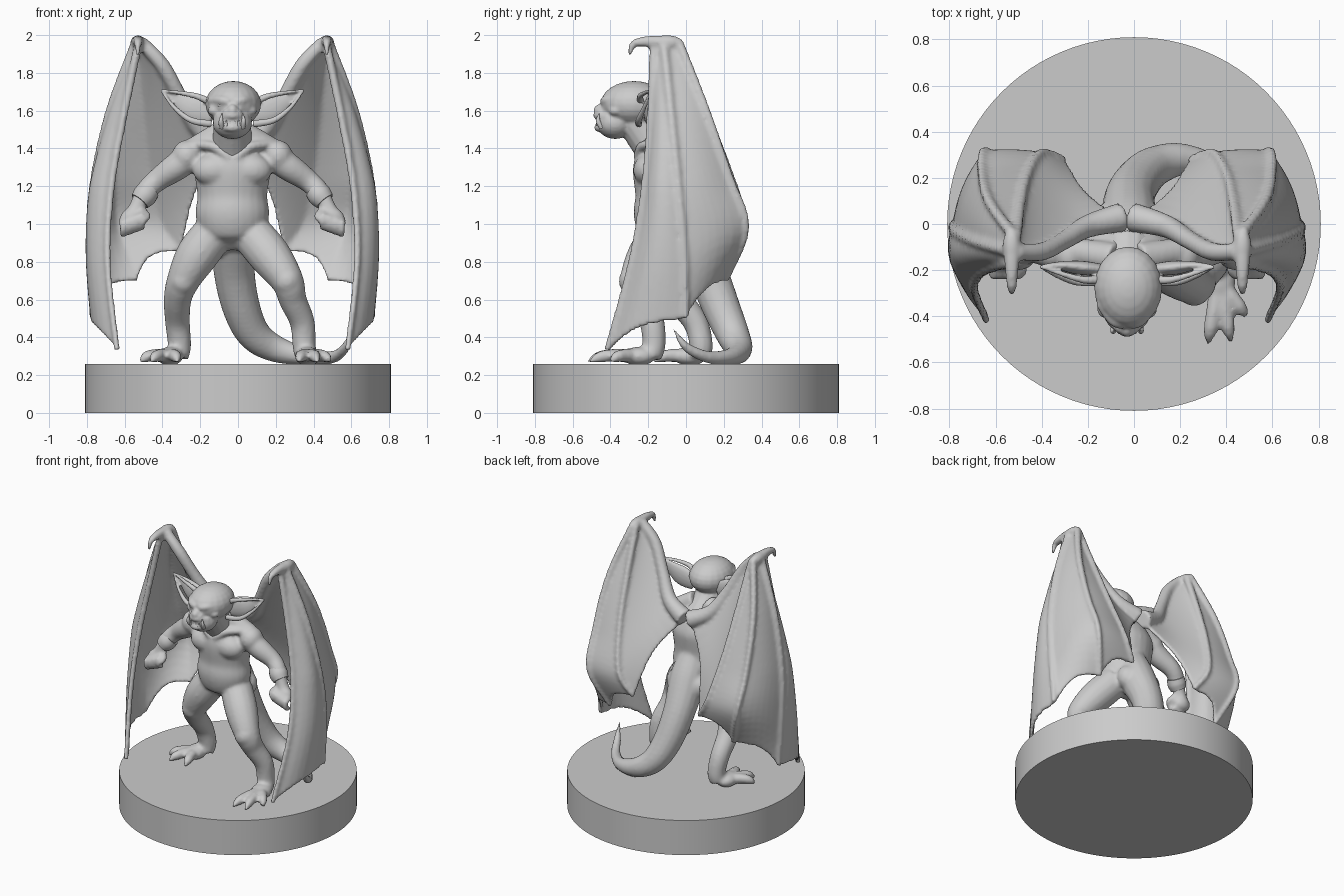
import bpy, bmesh, math
from mathutils import Vector, Matrix

CENTRE = -0.03          # the figure stands slightly off the plinth centre
SIDES = (("left", 1), ("right", -1))

cube = bpy.data.objects.get("Cube")
if cube:
    bpy.data.objects.remove(cube, do_unlink=True)

stone = bpy.data.materials.new("grey stone")
stone.use_nodes = True
stone.diffuse_color = (0.6, 0.6, 0.6, 1)
stone.node_tree.nodes["Principled BSDF"].inputs["Base Color"].default_value = stone.diffuse_color
built = []


def along(points, t):
    """Point at t (0 to 1) on a smooth curve through the points."""
    last = len(points) - 1
    i = min(int(t * last), last - 1)
    f = t * last - i
    a, b, c, d = (Vector(points[max(0, min(last, i + k))]) for k in (-1, 0, 1, 2))
    return b + (c - a) * f / 2 + (a * 2 - b * 5 + c * 4 - d) * f * f / 2 + (b * 3 - a - c * 3 + d) * f ** 3 / 2


def tube(bm, points, squash=(1, 1, 1), side=1, steps=5, around=16):
    """Tapered tube through (x, y, z, radius) points, mirrored when side is -1."""
    count = (len(points) - 1) * steps
    samples = [along(points, i / count) for i in range(count + 1)]
    centres = [Vector((p.x * side, p.y, p.z)) for p in samples]
    turn, rings, before = None, [], None
    for i, centre in enumerate(centres):
        tangent = (centres[min(i + 1, count)] - centres[max(i - 1, 0)]).normalized()
        if turn is None:
            turn = tangent.to_track_quat('Z', 'Y')
        else:
            turn = before.rotation_difference(tangent) @ turn
        before = tangent
        ring = []
        for k in range(around):
            angle = math.tau * k / around
            offset = turn @ Vector((math.cos(angle), math.sin(angle), 0))
            offset = Vector(o * s for o, s in zip(offset, squash))
            ring.append(bm.verts.new(centre + offset * max(samples[i].w, 0.002)))
        rings.append(ring)
    for low, high in zip(rings, rings[1:]):
        for k in range(around):
            n = (k + 1) % around
            bm.faces.new((low[k], low[n], high[n], high[k]))
    bm.faces.new(rings[0][::-1])
    bm.faces.new(rings[-1])


def ball(bm, centre, size, side=1):
    place = Matrix.Translation((centre[0] * side, centre[1], centre[2]))
    bmesh.ops.create_uvsphere(bm, u_segments=20, v_segments=12, radius=1,
                              matrix=place @ Matrix.Diagonal((*size, 1)))


def finish(bm, name, voxel=0, x=CENTRE):
    """Turn the bmesh into an object, optionally fusing its pieces."""
    bmesh.ops.recalc_face_normals(bm, faces=bm.faces)
    mesh = bpy.data.meshes.new(name)
    bm.to_mesh(mesh)
    bm.free()
    mesh.materials.append(stone)
    obj = bpy.data.objects.new(name, mesh)
    obj.location.x = x
    bpy.context.collection.objects.link(obj)
    if voxel:
        fuse = obj.modifiers.new("fuse", 'REMESH')
        fuse.mode = 'VOXEL'
        fuse.voxel_size = voxel
        fuse.use_smooth_shade = True
        soften = obj.modifiers.new("soften", 'SMOOTH')
        soften.iterations = 3
    built.append(obj)


# Round plinth
bm = bmesh.new()
bmesh.ops.create_cone(bm, cap_ends=True, segments=96, radius1=0.81, radius2=0.81,
                      depth=0.26, matrix=Matrix.Translation((0, 0, 0.13)))
finish(bm, "plinth", x=0)

# Torso, with chest, collar bones and shoulders
body = bmesh.new()
tube(body, [(0, -.1, .86, .06), (0, -.1, .94, .16), (0, -.12, 1.05, .195), (0, -.12, 1.15, .185),
            (0, -.12, 1.3, .2), (0, -.11, 1.4, .15), (0, -.1, 1.46, .08)], squash=(1, .8, 1), around=24)
for name, s in SIDES:
    ball(body, (.095, -.2, 1.285), (.115, .08, .085), s)
    ball(body, (.24, -.14, 1.36), (.08, .085, .085), s)
    ball(body, (.08, .01, .93), (.09, .08, .09), s)
    tube(body, [(.02, -.26, 1.35, .02), (.1, -.235, 1.41, .025), (.22, -.16, 1.42, .025)], side=s)
    tube(body, [(.05, -.15, 1.48, .07), (.22, -.12, 1.39, .06)], side=s)
    # Arm and fist
    tube(body, [(.2, -.14, 1.37, .075), (.3, -.13, 1.3, .074), (.4, -.11, 1.23, .06),
                (.46, -.13, 1.17, .055), (.5, -.15, 1.1, .042), (.53, -.16, 1.04, .045)], side=s)
    ball(body, (.53, -.165, 1.03), (.065, .05, .055), s)
    for i in range(4):
        x = .48 + .033 * i
        drop = .012 * i
        tube(body, [(x, -.16, 1.06 - drop, .02), (x, -.22, 1.04 - drop, .02),
                    (x, -.21, .99 - drop, .018), (x, -.17, .98 - drop, .016)], side=s)
    tube(body, [(.48, -.16, 1.07, .022), (.45, -.2, 1.04, .02), (.48, -.235, 1.01, .014)], side=s)

# Legs: one stepping forward, one braced behind
legs = (
    ([(.1, -.12, .95, .11), (.2, -.2, .83, .112), (.29, -.26, .7, .088), (.32, -.23, .6, .074),
      (.37, -.18, .48, .066), (.38, -.17, .36, .062), (.39, -.19, .3, .06)],
     (.4, -.25, .3), ((.35, -.52), (.45, -.51), (.52, -.4))),
    ([(-.1, -.1, .95, .11), (-.19, -.11, .83, .112), (-.26, -.1, .7, .088), (-.29, -.04, .6, .074),
      (-.29, .05, .48, .066), (-.28, .08, .36, .062), (-.29, .07, .3, .06)],
     (-.33, .02, .3), ((-.49, -.08), (-.43, -.16), (-.29, -.17))),
)
for path, foot, toes in legs:
    tube(body, path)
    knee = path[2]
    ball(body, (knee[0], knee[1] - .02, knee[2]), (.076, .076, .08))
    ball(body, foot, (.07, .09, .05))
    for x, y in toes:
        tube(body, [(*foot, .04), ((foot[0] + x) / 2, (foot[1] + y) / 2, .305, .034),
                    (foot[0] * .2 + x * .8, foot[1] * .2 + y * .8, .295, .029), (x, y, .27, .008)])

# Tail sweeping round to one side
tube(body, [(0, -.06, 1.12, .1), (.01, .0, .97, .125), (.01, .11, .75, .11), (.05, .19, .55, .1),
            (.12, .25, .41, .088), (.24, .28, .335, .07), (.4, .24, .3, .045),
            (.53, .12, .295, .033), (.6, .0, .35, .024), (.63, -.07, .45, .004)])
finish(body, "body", voxel=.013)

# Bracers
for name, s in SIDES:
    bm = bmesh.new()
    tube(bm, [(.44, -.12, 1.18, .06), (.465, -.135, 1.15, .064), (.49, -.145, 1.12, .054)], side=s)
    finish(bm, name + "_bracer")

# Head, neck and face
head = bmesh.new()
tube(head, [(0, -.12, 1.36, .13), (0, -.2, 1.45, .105), (0, -.27, 1.55, .1)])
ball(head, (.005, -.275, 1.635), (.148, .178, .122))
ball(head, (0, -.375, 1.535), (.105, .1, .085))
ball(head, (0, -.455, 1.6), (.03, .035, .035))
tube(head, [(-.075, -.41, 1.565, .018), (0, -.47, 1.575, .022), (.075, -.41, 1.565, .018)])
tube(head, [(-.075, -.41, 1.515, .018), (0, -.465, 1.51, .022), (.075, -.41, 1.515, .018)])
for name, s in SIDES:
    tube(head, [(.015, -.435, 1.645, .022), (.06, -.415, 1.655, .026), (.12, -.34, 1.655, .02)], side=s)
    ball(head, (.09, -.37, 1.6), (.04, .04, .03), s)
    ball(head, (.03, -.45, 1.592), (.02, .022, .018), s)
finish(head, "head", voxel=.009)

for name, s in SIDES:
    bm = bmesh.new()
    ball(bm, (.058, -.417, 1.63), (.022, .015, .012), s)
    finish(bm, name + "_eye")
    # Tusks and teeth
    bm = bmesh.new()
    tube(bm, [(.055, -.445, 1.51, .015), (.06, -.465, 1.545, .012), (.055, -.46, 1.585, .002)], side=s)
    for x in (.012, .033):
        tube(bm, [(x, -.467, 1.52, .01), (x, -.47, 1.55, .003)], side=s)
    finish(bm, name + "_tusk_and_teeth")
    # Long cupped ear with a raised rim
    bm = bmesh.new()
    tube(bm, [(.1, -.2, 1.58, .06), (.2, -.19, 1.61, .076), (.29, -.18, 1.66, .045),
              (.38, -.18, 1.71, .003)], squash=(1, .4, 1), side=s)
    tube(bm, [(.11, -.24, 1.64, .02), (.2, -.24, 1.68, .016), (.38, -.185, 1.71, .006)], side=s)
    tube(bm, [(.11, -.25, 1.53, .02), (.22, -.25, 1.55, .017), (.31, -.22, 1.62, .012),
              (.38, -.185, 1.71, .006)], side=s)
    finish(bm, name + "_ear", voxel=.008)

# Wings: four fingers hang from a broad wrist, the last rib is the arm back to the spine
ribs = [
    [(.5, -.17, 1.94), (.57, -.185, 1.6), (.64, -.22, 1.2), (.66, -.29, .8), (.61, -.42, .33)],
    [(.51, -.12, 1.97), (.65, -.08, 1.6), (.74, -.04, 1.2), (.76, -.01, .85), (.74, 0, .5)],
    [(.5, -.04, 1.97), (.6, .1, 1.62), (.63, .23, 1.25), (.615, .32, .98), (.51, .21, .7)],
    [(.48, -.05, 1.96), (.46, .1, 1.6), (.43, .22, 1.3), (.37, .31, 1.02), (.27, .28, .86)],
    [(.48, -.12, 1.96), (.37, -.12, 1.84), (.27, -.07, 1.66), (.17, -.01, 1.5), (.02, .03, 1.42)],
]
# Each panel's hollow along the hem and swell away from the figure
panels = ((.04, .06), (.07, .025), (.08, .01), (.1, 0))
PANEL, ROWS = 8, 24
for name, s in SIDES:
    wing = bmesh.new()
    grid = []
    for c in range(len(panels) * PANEL + 1):
        i = min(c // PANEL, len(panels) - 1)
        f = c / PANEL - i
        hollow, swell = (amount * math.sin(math.pi * f) for amount in panels[i])
        column = []
        for r in range(ROWS + 1):
            t = (1 - hollow) * r / ROWS
            p = along(ribs[i], t).lerp(along(ribs[i + 1], t), f)
            outward = Vector((p.x - .35, p.y, 0)).normalized()
            p += outward * swell * min(1, t * 2)
            column.append(wing.verts.new((p.x * s, p.y, p.z)))
        grid.append(column)
    for a, b in zip(grid, grid[1:]):
        for r in range(ROWS):
            wing.faces.new((a[r], b[r], b[r + 1], a[r + 1]))
    bmesh.ops.recalc_face_normals(wing, faces=wing.faces)
    bmesh.ops.solidify(wing, geom=wing.faces[:], thickness=.022)
    # Finger bones and the arm
    for rib in ribs[:-1]:
        tube(wing, [(*p, .024 - .002 * k) for k, p in enumerate(rib)], side=s, around=10)
    tube(wing, [(*p, w) for p, w in zip(ribs[-1], (.035, .04, .04, .05, .065))], side=s)
    # Wrist and hooked thumb claw
    ball(wing, (.5, -.1, 1.96), (.04, .085, .04), s)
    tube(wing, [(.5, -.14, 1.965, .035), (.5, -.22, 1.965, .028), (.5, -.28, 1.95, .02),
                (.5, -.3, 1.89, .009)], side=s)
    finish(wing, name + "_wing", voxel=.013)

# Smooth shading that keeps crisp edges
bpy.ops.object.select_all(action='DESELECT')
for obj in built:
    obj.select_set(True)
bpy.context.view_layer.objects.active = built[0]
bpy.ops.object.shade_smooth_by_angle(angle=math.radians(40))
